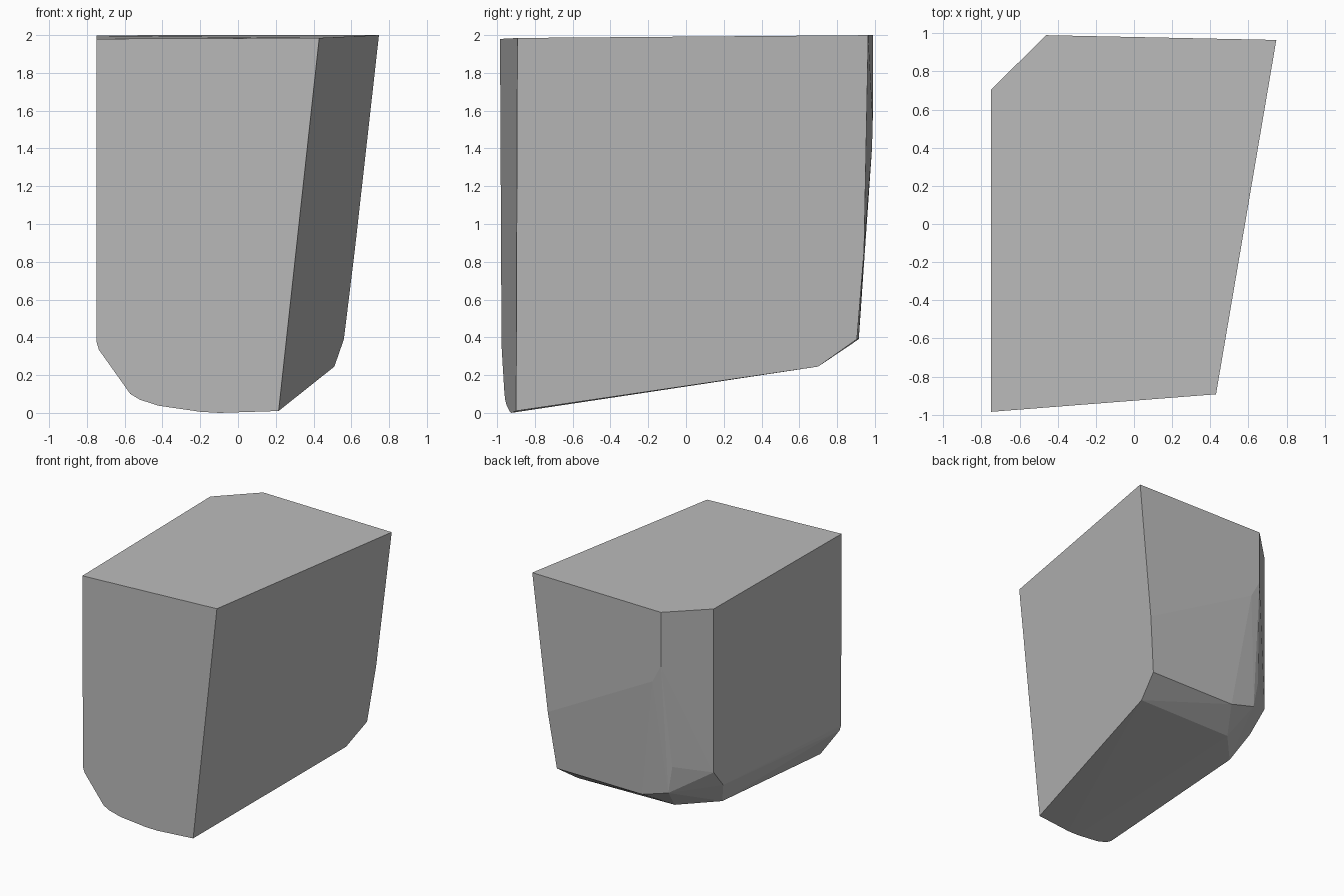
import bpy, bmesh, math

if "Cube" in bpy.data.objects:
    bpy.data.objects.remove(bpy.data.objects["Cube"])

# Front outline (x, z); the front face is a slightly skewed plane
front = [(-.75, 1.98), (-.75, .38), (-.737, .335), (-.57, .10), (-.52, .07),
         (-.42, .038), (-.2, .006), (-.1, 0), (.215, .01), (.43, 1.985)]

def front_y(x, z):
    return -.985 + .078 * (x + .75) + .005 * (2 - z)

def side_x(y, z):
    """Slanted right-hand plane."""
    return .43 + .109 * (z - 1.98) + .169 * (y + .893)

points = [(x, front_y(x, z), z) for x, z in front]

# Right rear edge (y, z), curving in towards the bottom
points += [(side_x(y, z), y, z) for y, z in
           [(.965, 2), (.962, 1.5), (.943, .86), (.905, .39), (.70, .245)]]

# Rear left bevel and the rounded lower corner
points += [(-.46, .99, 2), (-.46, .989, 1.55), (-.38, .985, 1.4),
           (-.75, .705, 1.997), (-.75, .705, .63),
           (-.51, .91, .69), (-.47, .905, .46), (-.235, .915, .39),
           (-.38, .69, .255), (-.63, .42, .25), (-.73, .55, .46)]

# Wrap the outlines into one solid block
bm = bmesh.new()
for p in points:
    bm.verts.new(p)
res = bmesh.ops.convex_hull(bm, input=bm.verts)
loose = [v for v in bm.verts if not v.link_faces]
bmesh.ops.delete(bm, geom=loose, context='VERTS')
bmesh.ops.dissolve_limit(bm, angle_limit=math.radians(1.5),
                         verts=bm.verts, edges=bm.edges)
bmesh.ops.recalc_face_normals(bm, faces=bm.faces)

mesh = bpy.data.meshes.new("tapered_block")
bm.to_mesh(mesh)
bm.free()
block = bpy.data.objects.new("tapered_block", mesh)
bpy.context.collection.objects.link(block)

grey = bpy.data.materials.new("light_grey")
grey.diffuse_color = (.5, .5, .5, 1)
grey.use_nodes = True
grey.node_tree.nodes["Principled BSDF"].inputs["Base Color"].default_value = grey.diffuse_color
mesh.materials.append(grey)
